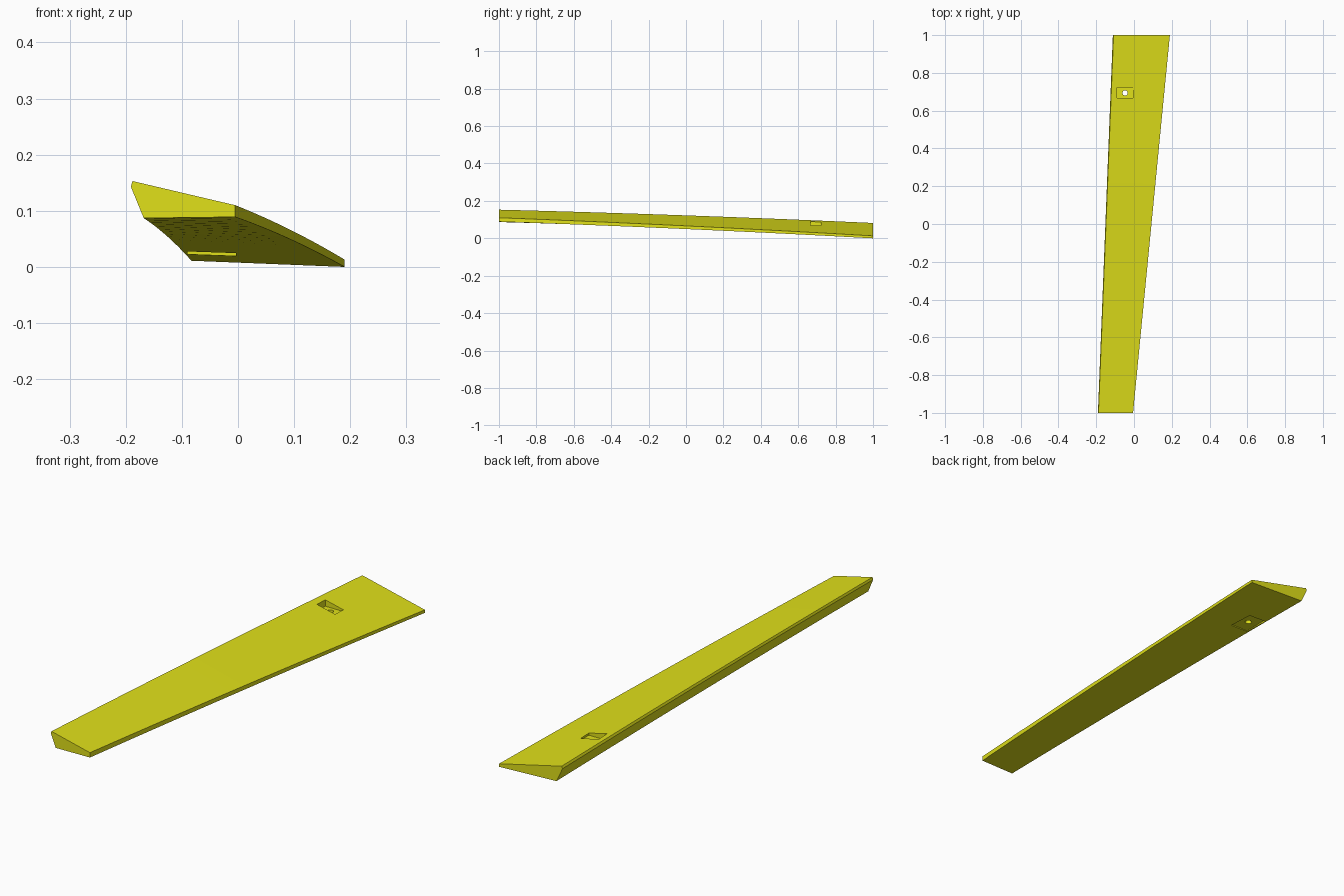
import bpy, bmesh

if "Cube" in bpy.data.objects:
    bpy.data.objects.remove(bpy.data.objects["Cube"])

# Cross-sections (x, z) at the narrow front end and the wide back end
FRONT = [(-0.188, 0.153), (-0.191, 0.143), (-0.168, 0.087), (-0.005, 0.089), (-0.005, 0.110)]
BACK = [(-0.108, 0.082), (-0.112, 0.072), (-0.083, 0.011), (0.190, 0.000), (0.190, 0.013)]
STEPS = 16
BOW = 0.005

yellow = bpy.data.materials.new("yellow")
yellow.diffuse_color = (0.75, 0.75, 0.01, 1)
yellow.use_nodes = True
yellow.node_tree.nodes["Principled BSDF"].inputs["Base Color"].default_value = yellow.diffuse_color


def make_blade():
    bm = bmesh.new()
    rings = []
    for i in range(STEPS + 1):
        t = i / STEPS
        y = 2 * t - 1
        lift = BOW * (1 - y * y)
        rings.append([bm.verts.new((a[0] + (b[0] - a[0]) * t, y,
                                    a[1] + (b[1] - a[1]) * t + lift))
                      for a, b in zip(FRONT, BACK)])
    n = len(FRONT)
    for r, s in zip(rings, rings[1:]):
        for k in range(n):
            j = (k + 1) % n
            bm.faces.new((r[k], r[j], s[j], s[k]))
    bm.faces.new(rings[0])
    bm.faces.new(rings[-1])
    bmesh.ops.recalc_face_normals(bm, faces=bm.faces)
    mesh = bpy.data.meshes.new("blade")
    bm.to_mesh(mesh)
    bm.free()
    obj = bpy.data.objects.new("blade", mesh)
    bpy.context.collection.objects.link(obj)
    mesh.materials.append(yellow)
    return obj


def cut(target, cutter, name):
    cutter.name = name
    cutter.hide_render = True
    cutter.display_type = 'WIRE'
    mod = target.modifiers.new(name, 'BOOLEAN')
    mod.operation = 'DIFFERENCE'
    mod.solver = 'EXACT'
    mod.object = cutter
    bpy.context.view_layer.objects.active = target
    bpy.ops.object.modifier_apply(modifier=name)
    bpy.data.objects.remove(cutter)


def box(x, y, z0, z1, sx, sy):
    bpy.ops.mesh.primitive_cube_add(size=1, location=(x, y, (z0 + z1) / 2))
    obj = bpy.context.object
    obj.scale = (sx, sy, z1 - z0)
    bpy.context.view_layer.update()
    return obj


blade = make_blade()
HX, HY = -0.047, 0.694

# Top pocket, wider bottom recess and the bolt hole joining them
cut(blade, box(HX, HY, 0.060, 0.2, 0.086, 0.056), "top_pocket")
cut(blade, box(HX, HY, -0.1, 0.030, 0.086, 0.12), "bottom_recess")
bpy.ops.mesh.primitive_cylinder_add(vertices=24, radius=0.014, depth=0.4, location=(HX, HY, 0.05))
cut(blade, bpy.context.object, "bolt_hole")

# Slightly bowed long faces shade smoothly, edges stay sharp
bpy.ops.object.select_all(action='DESELECT')
blade.select_set(True)
bpy.context.view_layer.objects.active = blade
bpy.ops.object.shade_smooth_by_angle(angle=0.35)
